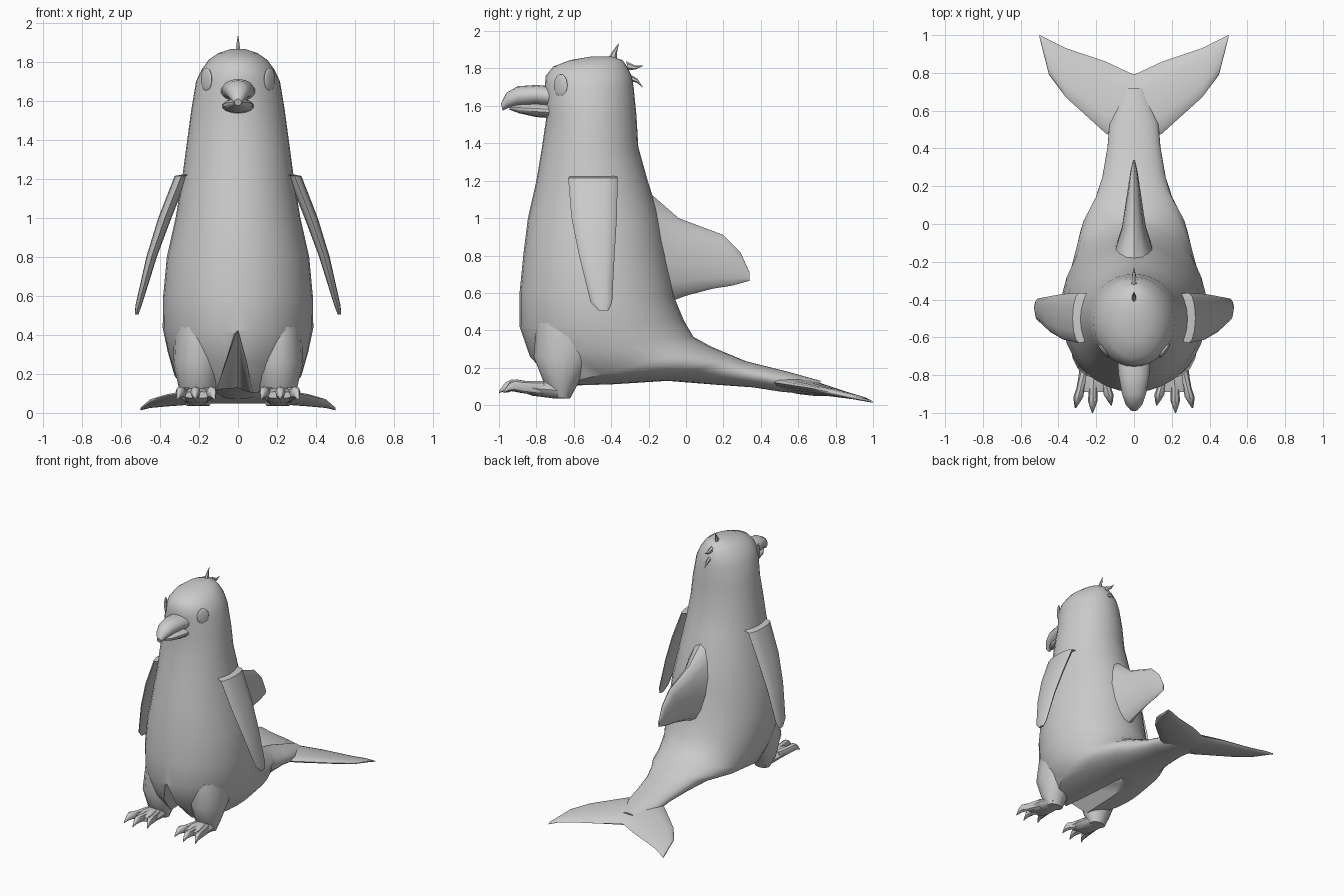
import bpy, bmesh
from math import pi, cos, sin, atan2
from mathutils import Vector as V


def finish(name, bm, angle=40):
    bmesh.ops.recalc_face_normals(bm, faces=bm.faces)
    me = bpy.data.meshes.new(name)
    bm.to_mesh(me)
    bm.free()
    ob = bpy.data.objects.new(name, me)
    bpy.context.collection.objects.link(ob)
    bpy.ops.object.select_all(action='DESELECT')
    ob.select_set(True)
    bpy.context.view_layer.objects.active = ob
    bpy.ops.object.shade_smooth_by_angle(angle=angle * pi / 180)
    return ob


def loft(name, sections, n=16, angle=40):
    """Skin elliptical sections (end a, end b, half-width vector w)."""
    bm = bmesh.new()
    rings = []
    for a, b, w in sections:
        a, b, w = V(a), V(b), V(w)
        rings.append([bm.verts.new((a + b) / 2 + (a - b) / 2 * cos(2 * pi * i / n)
                                   + w * sin(2 * pi * i / n)) for i in range(n)])
    for r, q in zip(rings, rings[1:]):
        for i in range(n):
            j = (i + 1) % n
            bm.faces.new((r[i], r[j], q[j], q[i]))
    bm.faces.new(rings[0])
    bm.faces.new(rings[-1])
    return finish(name, bm, angle)


def profile(name, rows, n=16, x=0, angle=40):
    """Loft from side-view rows (y0, z0, y1, z1, half-width in x)."""
    return loft(name, [((x, y0, z0), (x, y1, z1), (h, 0, 0))
                       for y0, z0, y1, z1, h in rows], n, angle)


# body: one skin from the crown down, fanning round into the tail
body = profile("body", [
    (-.50, 1.865, -.40, 1.865, .04), (-.62, 1.845, -.34, 1.845, .10),
    (-.71, 1.81, -.315, 1.81, .15), (-.75, 1.76, -.29, 1.76, .187),
    (-.755, 1.70, -.28, 1.70, .215), (-.745, 1.55, -.265, 1.55, .24),
    (-.77, 1.38, -.255, 1.38, .263), (-.80, 1.20, -.205, 1.20, .287),
    (-.845, 1.0, -.14, 1.0, .32), (-.87, .80, -.10, .80, .365),
    (-.89, .60, -.06, .57, .385), (-.89, .42, -.01, .45, .386),
    (-.84, .26, .04, .365, .36), (-.70, .10, .13, .315, .33),
    (-.40, .11, .20, .285, .29), (-.10, .13, .26, .26, .215),
    (.15, .11, .32, .235, .17), (.36, .095, .46, .20, .14),
    (.52, .07, .54, .18, .13), (.70, .06, .72, .13, .06)], 32)

# wedge cut between the legs
bm = bmesh.new()
tri = [[bm.verts.new(p) for p in ((0, y, z), (-.16, y, -.05), (.16, y, -.05))]
       for y, z in ((-1, .466), (0, .08))]
for i in range(3):
    j = (i + 1) % 3
    bm.faces.new((tri[0][i], tri[0][j], tri[1][j], tri[1][i]))
bm.faces.new(tri[0])
bm.faces.new(tri[1])
cutter = finish("leg_gap_cutter", bm)
mod = body.modifiers.new("leg_gap", 'BOOLEAN')
mod.operation, mod.object, mod.solver = 'DIFFERENCE', cutter, 'EXACT'
bpy.context.view_layer.objects.active = body
bpy.ops.object.modifier_apply(modifier=mod.name)
bpy.data.objects.remove(cutter)

# tail fluke, skinned from tip to tip
half = [(0, .40, .79, .14, .07, .045), (.15, .48, .86, .12, .06, .03),
        (.36, .67, .93, .09, .04, .02), (.45, .79, .975, .065, .03, .014),
        (.5, .985, 1.0, .025, .015, .005)]
full = [(-r[0],) + r[1:] for r in half[:0:-1]] + half
loft("tail_fluke", [((x, y0, z0), (x, y1, z1), (0, 0, t))
                    for x, y0, y1, z0, z1, t in full], 12)

# dorsal fin
profile("dorsal_fin", [
    (-.20, 1.14, -.12, .54, .11), (-.04, 1.0, 0, .585, .065),
    (.20, .91, .14, .622, .035), (.29, .82, .25, .64, .02),
    (.34, .71, .34, .665, .005)], 14)

# beak
profile("upper_beak", [
    (-.66, 1.70, -.66, 1.585, .095), (-.80, 1.712, -.80, 1.605, .083),
    (-.90, 1.705, -.90, 1.60, .065), (-.96, 1.67, -.95, 1.59, .045),
    (-.99, 1.61, -.98, 1.575, .018)], 14)
profile("lower_beak", [
    (-.66, 1.61, -.66, 1.53, .09), (-.80, 1.615, -.80, 1.54, .075),
    (-.89, 1.61, -.89, 1.56, .055), (-.945, 1.60, -.945, 1.58, .02)], 14)

# head tufts
for k, pts in enumerate([
        [(-.42, 1.85, -.37, 1.85, .014), (-.395, 1.89, -.37, 1.88, .01), (-.36, 1.935, -.358, 1.934, .001)],
        [(-.32, 1.84, -.31, 1.79, .014), (-.27, 1.815, -.27, 1.795, .01), (-.23, 1.815, -.23, 1.813, .001)],
        [(-.30, 1.77, -.29, 1.73, .014), (-.26, 1.745, -.265, 1.725, .01), (-.23, 1.70, -.232, 1.699, .001)]]):
    profile(f"head_tuft_{k}", pts, 6)

for s, side in ((1, "left"), (-1, "right")):
    # flipper
    loft("flipper_" + side, [((s * x, y0, z), (s * x, y1, z), (t, 0, 0)) for x, z, y0, y1, t in [
        (.24, 1.225, -.62, -.37, .03), (.29, 1.215, -.63, -.365, .035),
        (.375, 1.0, -.612, -.37, .034), (.443, .80, -.572, -.382, .027),
        (.51, .55, -.51, -.395, .016), (.52, .505, -.465, -.415, .009)]], 12)

    # leg
    profile("leg_" + side, [
        (-.80, .44, -.40, .44, .12), (-.815, .26, -.48, .26, .13),
        (-.76, .12, -.58, .11, .095), (-.70, .04, -.62, .035, .06)], 16, s * .205)

    # foot and clawed toes
    profile("foot_" + side, [
        (-.62, .09, -.63, .035, .05), (-.74, .13, -.70, .035, .075),
        (-.82, .13, -.82, .05, .085), (-.89, .11, -.89, .075, .085)], 12, s * .21)
    for k, (rx, tx, ty) in enumerate([(.17, .12, -.96), (.213, .22, -1.0), (.255, .31, -.975)]):
        loft(f"toe_{side}_{k}", [
            ((s * (rx + (tx - rx) * f), -.76 + (ty + .76) * f, z1),
             (s * (rx + (tx - rx) * f), -.76 + (ty + .76) * f, z0), (h, 0, 0))
            for f, z1, z0, h in [(0, .13, .05, .03), (.5, .13, .065, .022),
                                 (.72, .137, .075, .026), (.86, .12, .075, .016),
                                 (1, .075, .065, .003)]], 8)

    # eye
    bm = bmesh.new()
    bmesh.ops.create_uvsphere(bm, u_segments=16, v_segments=10, radius=1)
    eye = finish("eye_" + side, bm)
    eye.scale = (.012, .045, .06)
    eye.location = (s * .162, -.67, 1.71)
    eye.rotation_euler.z = atan2(-.6, s * .8)
